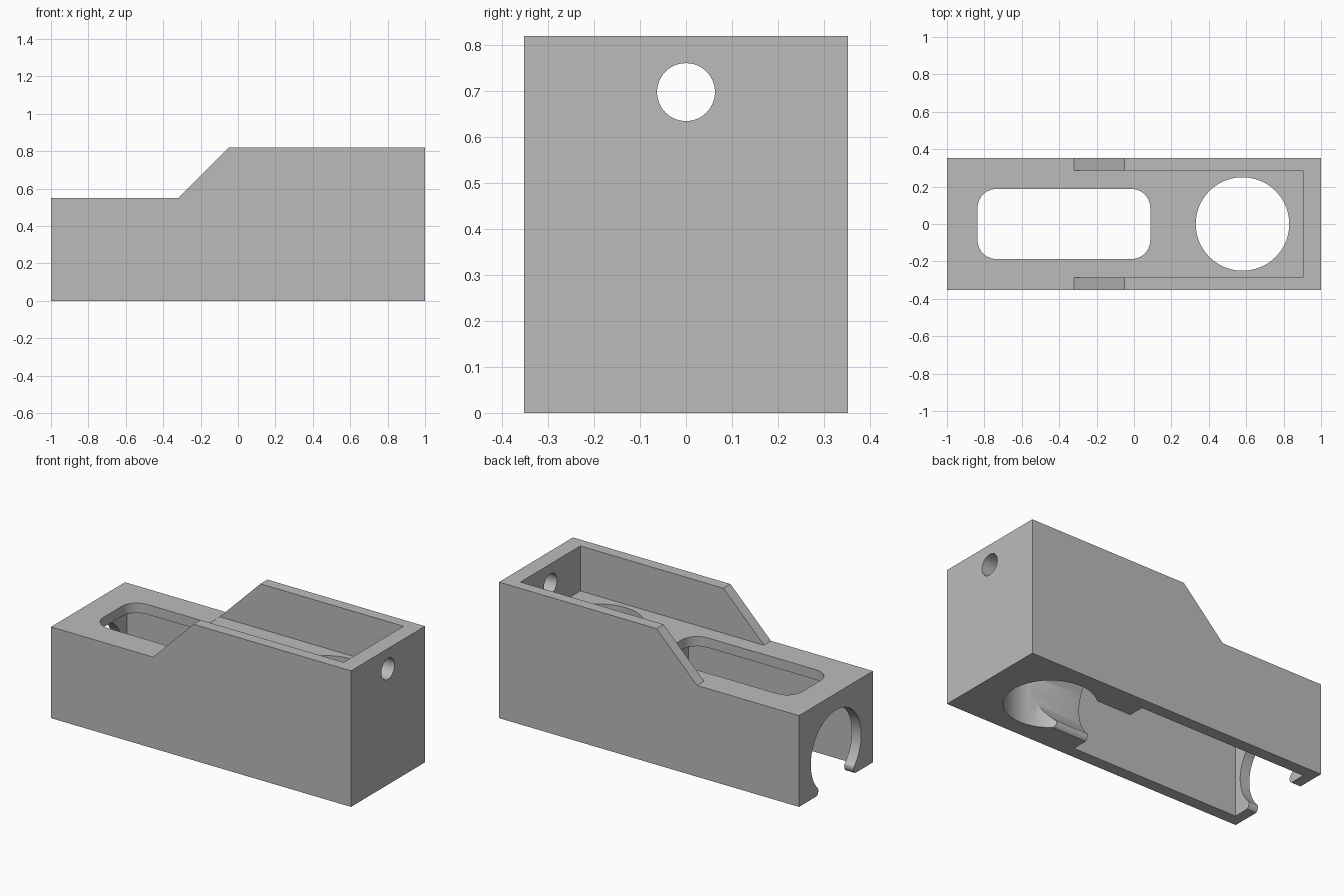
import bpy, bmesh
from math import cos, sin, pi, radians
from mathutils import Vector

cube = bpy.data.objects.get("Cube")
if cube:
    bpy.data.objects.remove(cube, do_unlink=True)

grey = bpy.data.materials.new("plain_grey")
grey.use_nodes = True
grey.diffuse_color = (0.5, 0.5, 0.5, 1)
grey.node_tree.nodes["Principled BSDF"].inputs["Base Color"].default_value = (0.5, 0.5, 0.5, 1)


def prism(name, profile, axis, lo, hi):
    """Extrude a closed 2D profile along an axis from lo to hi."""
    place = {"x": lambda a, b, d: (d, a, b),
             "y": lambda a, b, d: (a, d, b),
             "z": lambda a, b, d: (a, b, d)}[axis]
    bm = bmesh.new()
    face = bm.faces.new([bm.verts.new(place(a, b, lo)) for a, b in profile])
    result = bmesh.ops.extrude_face_region(bm, geom=[face], use_keep_orig=True)
    moved = [v for v in result["geom"] if isinstance(v, bmesh.types.BMVert)]
    bmesh.ops.translate(bm, verts=moved, vec=Vector(place(0, 0, hi - lo)))
    bmesh.ops.recalc_face_normals(bm, faces=bm.faces)
    mesh = bpy.data.meshes.new(name)
    bm.to_mesh(mesh)
    bm.free()
    mesh.materials.append(grey)
    obj = bpy.data.objects.new(name, mesh)
    bpy.context.collection.objects.link(obj)
    return obj


def arc(cx, cy, r, start, end, steps):
    angles = [radians(start + (end - start) * i / steps) for i in range(steps + 1)]
    return [(cx + r * cos(t), cy + r * sin(t)) for t in angles]


def circle(cx, cy, r, steps=64):
    return arc(cx, cy, r, 0, 360, steps)[:-1]


def rect(x0, x1, y0, y1):
    return [(x0, y0), (x1, y0), (x1, y1), (x0, y1)]


def rounded_rect(x0, x1, y0, y1, r):
    return (arc(x1 - r, y1 - r, r, 0, 90, 12) + arc(x0 + r, y1 - r, r, 90, 180, 12)
            + arc(x0 + r, y0 + r, r, 180, 270, 12) + arc(x1 - r, y0 + r, r, 270, 360, 12))


# Outer housing with a sloped step
housing = prism("housing", [(-1, 0), (1, 0), (1, 0.82), (-0.05, 0.82), (-0.32, 0.55), (-1, 0.55)],
                "y", -0.352, 0.352)

# Keyhole tunnel: round bore with rounded lips, open underneath
lip = [(0.183, -0.1), (0.183, 0), (0.174, 0.008), (0.169, 0.02), (0.168, 0.03)]
tunnel = lip + arc(0, 0.21, 0.24, -45, 225, 56) + [(-y, z) for y, z in reversed(lip)]

# Openings cut from the housing
cutters = [
    prism("tray_cutter", rect(-0.32, 0.904, -0.285, 0.285), "z", 0.549, 1),
    prism("cavity_cutter", rect(-0.937, 0.18, -0.28, 0.28), "z", -0.1, 0.49),
    prism("tunnel_cutter", tunnel, "x", -1.1, 0.58),
    prism("bore_cutter", circle(0.58, 0, 0.25), "z", -0.15, 0.65),
    prism("slot_cutter", rounded_rect(-0.836, 0.087, -0.187, 0.187, 0.1), "z", 0.4, 0.62),
    prism("cable_hole_cutter", circle(0, 0.698, 0.063, 48), "x", 0.8, 1.1),
]

bpy.ops.object.select_all(action="DESELECT")
housing.select_set(True)
bpy.context.view_layer.objects.active = housing
for cutter in cutters:
    cutter.hide_render = True
    mod = housing.modifiers.new(cutter.name, "BOOLEAN")
    mod.operation = "DIFFERENCE"
    mod.solver = "EXACT"
    mod.object = cutter
    bpy.ops.object.modifier_apply(modifier=mod.name)
    bpy.data.objects.remove(cutter, do_unlink=True)

bpy.ops.object.shade_smooth_by_angle(angle=radians(30))
